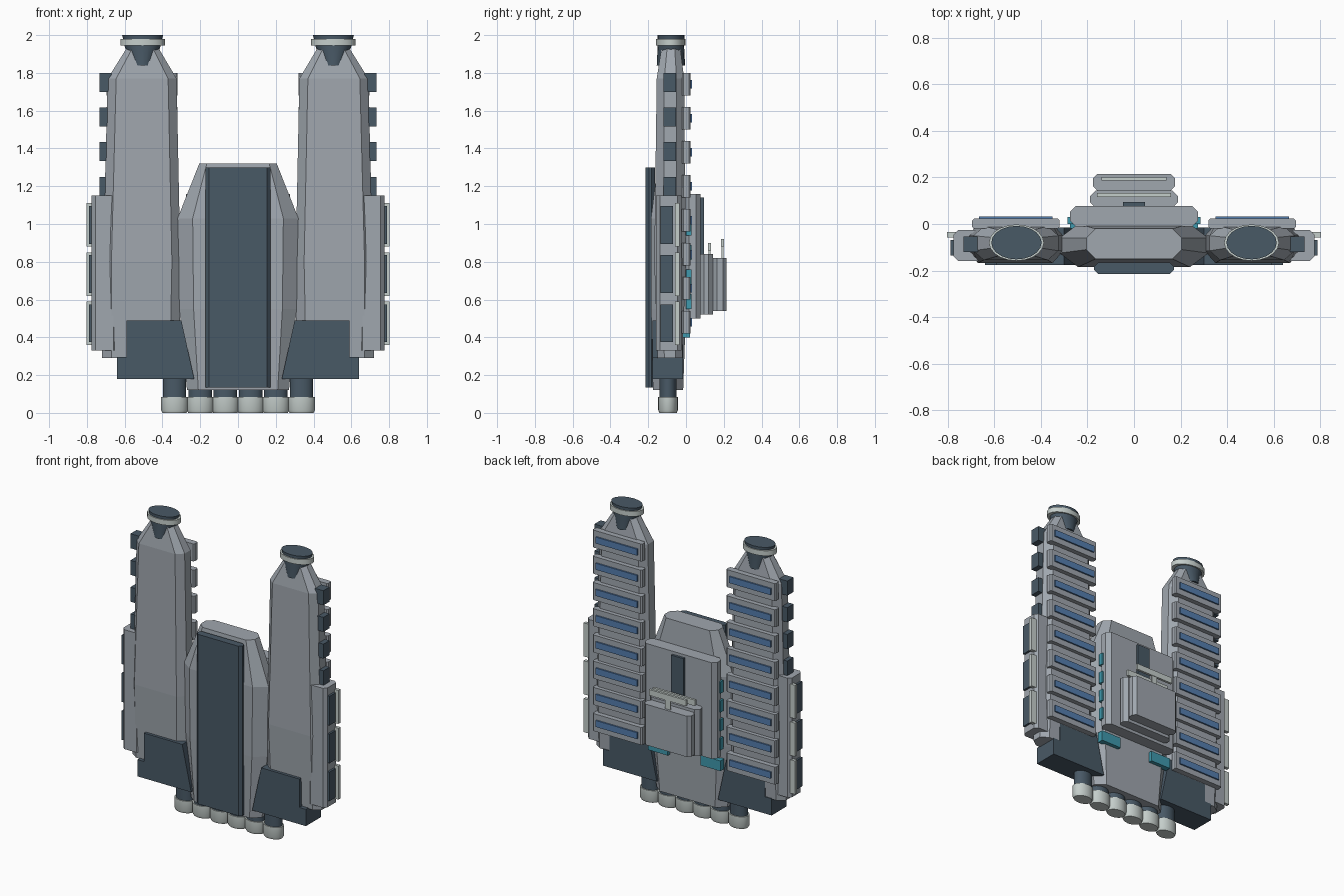
import bpy, bmesh, math

if "Cube" in bpy.data.objects:
    bpy.data.objects.remove(bpy.data.objects["Cube"])


def material(name, rgb):
    m = bpy.data.materials.new(name)
    m.diffuse_color = (*rgb, 1)
    m.use_nodes = True
    m.node_tree.nodes["Principled BSDF"].inputs["Base Color"].default_value = m.diffuse_color
    return m


GREY = material("hull grey", (0.35, 0.385, 0.425))
DARK = material("dark slate", (0.066, 0.10, 0.133))
PALE = material("pale metal", (0.56, 0.62, 0.60))
BLUE = material("panel blue", (0.09, 0.21, 0.43))
TEAL = material("teal light", (0.05, 0.32, 0.42))


def octagon(z, x0, x1, y0, y1, cx, cy):
    """Chamfered rectangle at height z."""
    return [(x, y, z) for x, y in (
        (x0 + cx, y0), (x1 - cx, y0), (x1, y0 + cy), (x1, y1 - cy),
        (x1 - cx, y1), (x0 + cx, y1), (x0, y1 - cy), (x0, y0 + cy))]


def ellipse(z, x, y, rx, ry, n=20):
    return [(x + rx * math.cos(2 * math.pi * i / n),
             y + ry * math.sin(2 * math.pi * i / n), z) for i in range(n)]


def slab(x0, x1, y0, y1, z0, z1, c=0.0):
    """Box, or a prism with chamfered vertical edges."""
    if c:
        return [octagon(z, x0, x1, y0, y1, c, c) for z in (z0, z1)]
    return [[(x0, y0, z), (x1, y0, z), (x1, y1, z), (x0, y1, z)] for z in (z0, z1)]


def build(name, stacks, mat, mirror=False, smooth=False):
    """Make one object from stacks of rings, each skinned and capped."""
    bm = bmesh.new()
    for stack in stacks:
        rings = [[bm.verts.new(p) for p in ring] for ring in stack]
        n = len(rings[0])
        for a, b in zip(rings, rings[1:]):
            for i in range(n):
                j = (i + 1) % n
                bm.faces.new((a[i], a[j], b[j], b[i]))
        bm.faces.new(rings[0][::-1])
        bm.faces.new(rings[-1])
    bmesh.ops.recalc_face_normals(bm, faces=bm.faces)
    mesh = bpy.data.meshes.new(name)
    bm.to_mesh(mesh)
    bm.free()
    mesh.materials.append(mat)
    ob = bpy.data.objects.new(name, mesh)
    bpy.context.collection.objects.link(ob)
    if mirror:
        ob.modifiers.new("mirror", "MIRROR")
    if smooth:
        bpy.ops.object.select_all(action='DESELECT')
        ob.select_set(True)
        bpy.context.view_layer.objects.active = ob
        bpy.ops.object.shade_smooth_by_angle(angle=math.radians(30))
    return ob


# Central hull
build("central_hull", [[
    octagon(0.12, -0.27, 0.27, -0.175, -0.015, 0.06, 0.05),
    octagon(0.55, -0.31, 0.31, -0.185, 0.0, 0.075, 0.06),
    octagon(1.03, -0.32, 0.32, -0.185, 0.0, 0.08, 0.06),
    octagon(1.32, -0.205, 0.205, -0.15, -0.02, 0.04, 0.04)]], GREY)
build("front_plate", [slab(-0.172, 0.172, -0.215, -0.165, 0.135, 1.30, 0.018)], DARK)

# Stepped back structure
build("back_slab", [slab(-0.275, 0.275, -0.01, 0.078, 0.50, 1.16, 0.025)], GREY)
build("back_block", [slab(-0.19, 0.19, 0.07, 0.143, 0.52, 0.84, 0.025),
                     slab(-0.177, 0.177, 0.143, 0.215, 0.54, 0.82, 0.02)], GREY)
build("back_strip", [slab(-0.047, 0.047, 0.07, 0.095, 0.70, 1.14)], DARK)
build("back_rails", [slab(-0.16, 0.16, 0.117, 0.133, 0.86, 0.90),
                     slab(-0.02, 0.02, 0.12, 0.13, 0.83, 0.86),
                     slab(-0.14, 0.14, 0.186, 0.202, 0.88, 0.92),
                     slab(-0.02, 0.02, 0.189, 0.199, 0.81, 0.88)], PALE)
build("teal_lights", [slab(0.125, 0.275, -0.02, 0.02, 0.40, 0.47)]
      + [slab(0.26, 0.285, 0.0, 0.03, z, z + 0.08) for z in (0.55, 0.68, 0.81, 0.94)],
      TEAL, mirror=True)

# Long side prongs
build("prong", [[
    octagon(0.29, 0.31, 0.72, -0.15, -0.02, 0.05, 0.035),
    octagon(0.80, 0.305, 0.715, -0.168, 0.0, 0.045, 0.05),
    octagon(1.77, 0.325, 0.69, -0.155, -0.01, 0.045, 0.04),
    octagon(1.93, 0.42, 0.59, -0.13, -0.03, 0.03, 0.03)]], GREY, mirror=True)

# Prong caps: flared neck, ring and lid
px, py = 0.505, -0.08
build("prong_cap", [[ellipse(1.84, px, py, 0.055, 0.075),
                     ellipse(1.94, px, py, 0.095, 0.07),
                     ellipse(2.0, px, py, 0.108, 0.072)]], DARK, mirror=True, smooth=True)
build("prong_ring", [[ellipse(1.945, px, py, 0.118, 0.078),
                      ellipse(1.98, px, py, 0.118, 0.078)]], PALE, mirror=True, smooth=True)

# Rows of panels on the prong backs
rows = [0.48 + 0.18 * i for i in range(8)]
build("panel_frames", [slab(0.32, 0.695, -0.02, 0.023, z - 0.06, z + 0.06, 0.008)
                       for z in rows], GREY, mirror=True)
build("blue_panels", [slab(0.35, 0.665, 0.02, 0.033, z - 0.022, z + 0.022)
                      for z in rows], BLUE, mirror=True)

# Outer edge blocks and side pods
build("edge_blocks", [slab(0.67, 0.733, -0.12, -0.053, z - 0.05, z + 0.05)
                      for z in (1.20, 1.383, 1.567, 1.75)], DARK, mirror=True)
build("side_pod", [slab(0.64, 0.775, -0.158, -0.025, 0.33, 1.15, 0.02)], GREY, mirror=True)
pods = (0.475, 0.735, 0.995)
build("pod_hatches", [slab(0.76, 0.789, -0.135, -0.068, z - 0.1, z + 0.1)
                      for z in pods], DARK, mirror=True)
build("pod_trims", [slab(0.76, 0.803, -0.058, -0.035, z - 0.115, z + 0.115)
                    for z in pods], PALE, mirror=True)

# Lower brackets
outline = [(0.59, 0.49), (0.30, 0.49), (0.232, 0.18), (0.64, 0.18), (0.64, 0.295), (0.59, 0.295)]
build("lower_bracket", [[[(x, y, z) for x, z in outline] for y in (-0.177, -0.015)]],
      DARK, mirror=True)

# Row of thrusters
xs = (0.067, 0.2, 0.336)
build("thruster_necks", [[ellipse(0.07, x, -0.095, 0.062, 0.045),
                          ellipse(0.20, x, -0.095, 0.062, 0.045)] for x in xs],
      DARK, mirror=True, smooth=True)
build("thruster_rings", [[ellipse(0.0, x, -0.095, 0.064, 0.046),
                          ellipse(0.015, x, -0.095, 0.072, 0.052),
                          ellipse(0.085, x, -0.095, 0.072, 0.052)] for x in xs],
      PALE, mirror=True, smooth=True)
